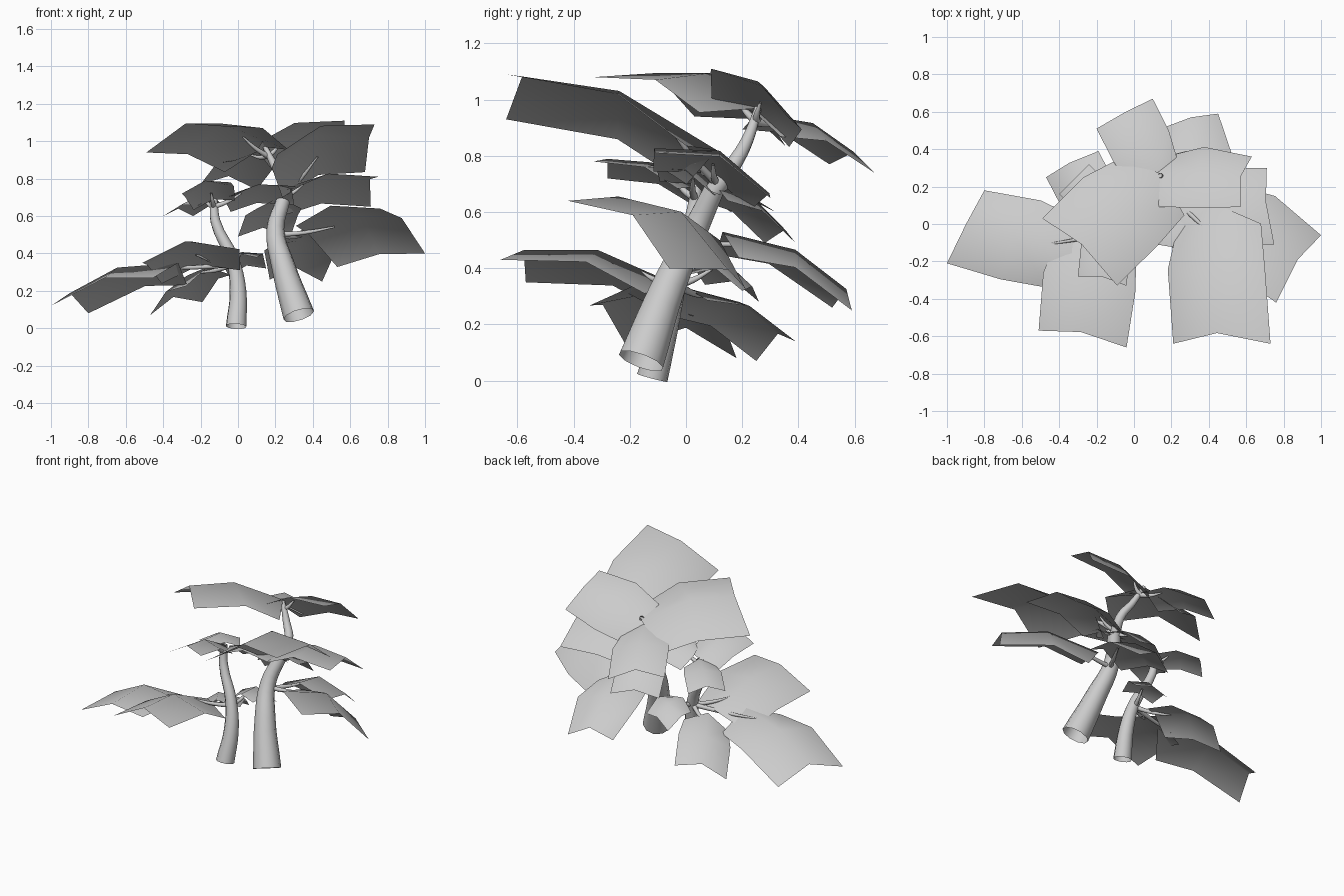
import bpy
from mathutils import Vector

default_cube = bpy.data.objects.get("Cube")
if default_cube:
    bpy.data.objects.remove(default_cube, do_unlink=True)

grey = bpy.data.materials.new("plain_grey")
grey.use_nodes = True
grey.diffuse_color = (0.6, 0.6, 0.6, 1)
grey.node_tree.nodes["Principled BSDF"].inputs["Base Color"].default_value = grey.diffuse_color


def finish(name, mesh):
    """Link a smooth shaded mesh with the plant material."""
    obj = bpy.data.objects.new(name, mesh)
    bpy.context.collection.objects.link(obj)
    mesh.materials.append(grey)
    for face in mesh.polygons:
        face.use_smooth = True


def tube(name, path, radii):
    """Open tapered tube along a smooth path."""
    curve = bpy.data.curves.new(name + "_path", "CURVE")
    curve.dimensions = "3D"
    curve.bevel_depth = 1
    curve.bevel_resolution = 3
    curve.resolution_u = 4
    spline = curve.splines.new("BEZIER")
    spline.bezier_points.add(len(path) - 1)
    for point, position, radius in zip(spline.bezier_points, path, radii):
        point.co = position
        point.radius = radius
        point.handle_left_type = point.handle_right_type = "AUTO"
    helper = bpy.data.objects.new(name + "_path", curve)
    bpy.context.collection.objects.link(helper)
    bpy.context.view_layer.update()
    graph = bpy.context.evaluated_depsgraph_get()
    mesh = bpy.data.meshes.new_from_object(helper.evaluated_get(graph))
    bpy.data.objects.remove(helper, do_unlink=True)
    mesh.materials.clear()
    finish(name, mesh)


def leaf(name, node, base, left, right, fold=0.17, arch=0.1, belly=1.0):
    """Arched leaf, folded along its rib, with a notched tip and a stalk."""
    base, left, right = Vector(base), Vector(left), Vector(right)
    across = (left - right) / 2
    tip = (left + right) / 2
    along = tip - base
    up = along.cross(across).normalized()
    if up.z < 0:
        up = -up
    crease = up * fold * across.length * 2
    along += crease
    bow = up * arch * along.length
    # Rows run from the stalk to the tip: rib position, corner shift, width, bow
    rows = ((0, 0.12, 0.85 * belly, 0), (0.5, -0.02, belly, 1), (0.95, 0.05, 1, 0))
    verts = []
    for rib, shift, width, bend in rows:
        middle = base + along * rib + bow * bend
        corner = middle + along * shift - crease
        verts += [corner + across * width, middle, corner - across * width]
    faces = [(i, i + 1, i + 4, i + 3) for i in (0, 1, 3, 4)]
    mesh = bpy.data.meshes.new(name)
    mesh.from_pydata(verts, [], faces)
    if mesh.polygons[0].normal.z < 0:
        mesh.flip_normals()
    finish(name, mesh)
    # Stalk runs from the stem to just under the rib
    node = Vector(node)
    end = base + along * 0.25 + bow * 0.5 - up * 0.01
    bend = (node + end) / 2 - up * 0.01
    tube(name + "_stalk", [node, bend, end], [0.015, 0.011, 0.005])


# Stems
tube("large_stem", [(0.325, -0.16, 0.07), (0.24, -0.06, 0.34), (0.2, 0.03, 0.53), (0.24, 0.1, 0.68)],
     [0.085, 0.063, 0.047, 0.038])
tube("large_stem_top", [(0.23, 0.09, 0.66), (0.25, 0.17, 0.77), (0.2, 0.22, 0.86), (0.14, 0.26, 0.98)],
     [0.035, 0.028, 0.022, 0.012])
tube("small_stem", [(-0.01, -0.12, 0.01), (0, -0.07, 0.2), (-0.03, -0.03, 0.37), (-0.12, 0.02, 0.57),
                    (-0.13, 0.04, 0.69)], [0.056, 0.045, 0.035, 0.027, 0.02])

# Crown leaves of the large stem
crown = (0.16, 0.25, 0.92)
leaf("crown_front_leaf", crown, (0.14, 0.27, 0.97), (-0.09, -0.33, 1.08), (-0.49, 0.03, 0.94))
leaf("crown_left_leaf", crown, (0.1, 0.26, 0.95), (0.63, 0.36, 0.94), (0.57, 0.09, 1.11), arch=0.08, belly=1.2)
leaf("crown_back_leaf", crown, (0.12, 0.25, 0.95), (-0.2, 0.51, 0.77), (0.1, 0.67, 0.74))

# Middle leaves of the large stem
fork = (0.24, 0.11, 0.7)
leaf("large_front_leaf", fork, (0.43, 0.11, 0.82), (0.73, -0.64, 1.09), (0.21, -0.64, 0.93))
leaf("large_left_leaf", fork, (0.22, 0.08, 0.74), (0.71, 0.3, 0.65), (0.75, -0.11, 0.81))
leaf("large_back_leaf", fork, (0.22, 0.1, 0.7), (0, 0.28, 0.49), (0.28, 0.39, 0.49))

# Low leaves of the large stem
side = (0.21, 0.03, 0.5)
leaf("low_left_leaf", side, (0.38, 0.12, 0.5), (1, -0.06, 0.4), (0.76, -0.42, 0.64), belly=1.08)
leaf("low_back_leaf", side, (0.35, 0.13, 0.53), (0.17, 0.52, 0.26), (0.45, 0.59, 0.25), 0.25, belly=1.35)

# Low leaves of the small stem
joint = (-0.03, -0.03, 0.34)
leaf("small_right_leaf", joint, (-0.32, -0.16, 0.35), (-1, -0.21, 0.12), (-0.8, 0.18, 0.08), 0.2, belly=1.08)
leaf("small_front_leaf", joint, (-0.2, -0.03, 0.34), (-0.04, -0.66, 0.43), (-0.51, -0.57, 0.35), belly=1.05)
leaf("small_back_leaf", joint, (-0.16, 0, 0.33), (-0.47, 0.25, 0.07), (-0.19, 0.39, 0.14), 0.2)
leaf("small_left_leaf", joint, (0, 0.03, 0.4), (-0.05, 0.26, 0.28), (0.15, 0.2, 0.32), arch=0.2, belly=1.1)

# Top leaves of the small stem
top = (-0.13, 0.03, 0.65)
leaf("top_front_leaf", top, (-0.13, 0.04, 0.69), (-0.04, -0.33, 0.78), (-0.3, -0.28, 0.72))
leaf("top_back_leaf", top, (-0.13, 0.05, 0.7), (-0.4, 0.16, 0.6), (-0.24, 0.32, 0.6))
leaf("top_left_leaf", top, (-0.08, 0.03, 0.7), (0.3, 0.1, 0.66), (0.31, -0.14, 0.76))
